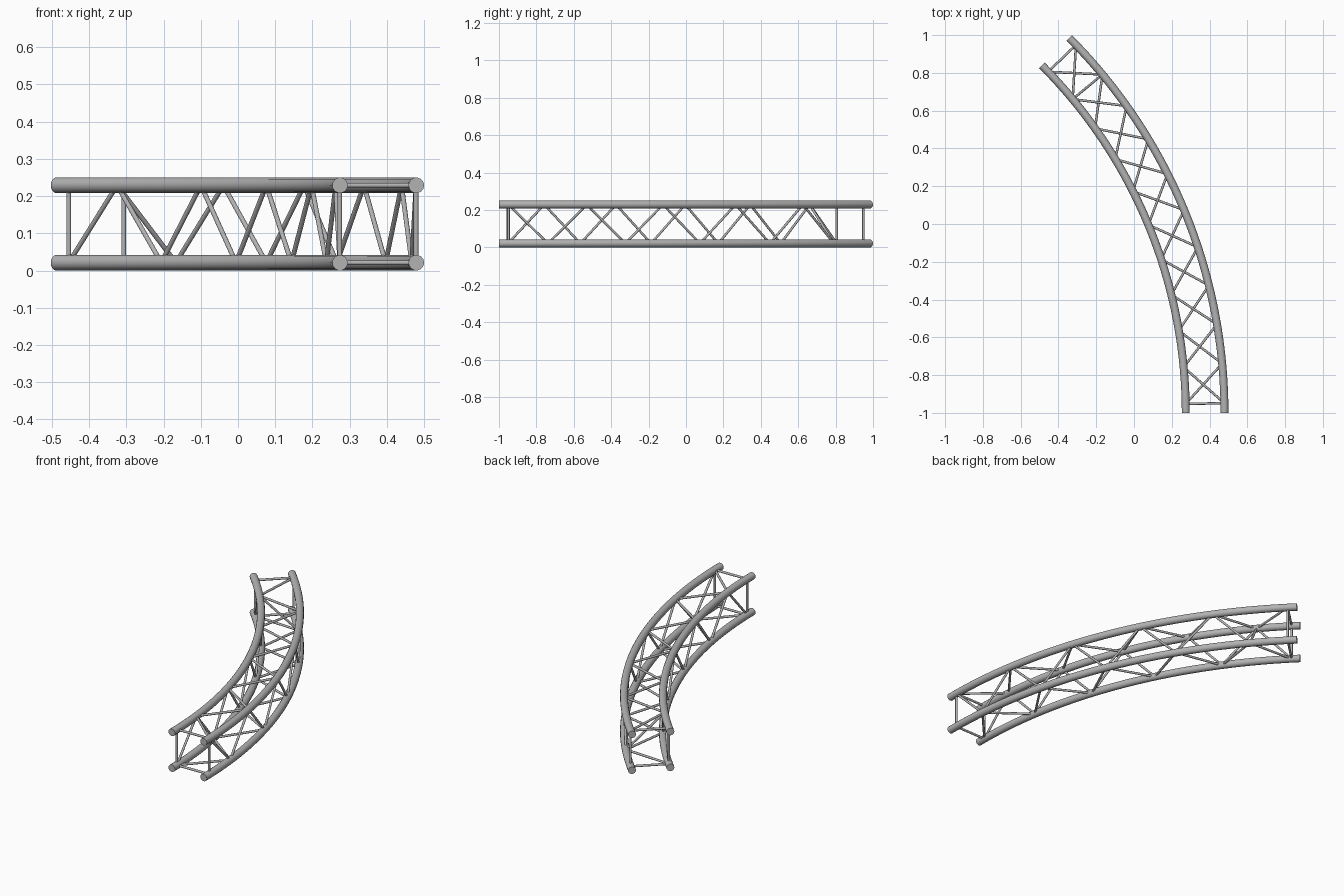
import bpy, bmesh, math
from mathutils import Vector, Matrix

cube = bpy.data.objects.get("Cube")
if cube:
    bpy.data.objects.remove(cube, do_unlink=True)

# Truss dimensions
CENTRE = Vector((-2.328, -1.0, 0))
RADIUS = {"outer": 2.807, "inner": 2.602}
TUBE = 0.021
BAR = 0.0065
HEIGHT = {"lower": TUBE, "upper": 0.229}
SWEEP = math.radians(45)
END_MARGIN = math.radians(1.05)
BAYS = 10

steel = bpy.data.materials.new("brushed_grey")
steel.use_nodes = True
GREY = (0.45, 0.45, 0.45, 1)
steel.diffuse_color = GREY
steel.node_tree.nodes["Principled BSDF"].inputs["Base Color"].default_value = GREY


def on_arc(side, level, angle):
    """Point on one of the four chord centre lines."""
    r = RADIUS[side]
    return CENTRE + Vector((r * math.cos(angle), r * math.sin(angle), HEIGHT[level]))


def node(side, level, i):
    """Joint number i along a chord."""
    return on_arc(side, level, END_MARGIN + (SWEEP - 2 * END_MARGIN) * i / BAYS)


def smooth(obj):
    bpy.ops.object.select_all(action="DESELECT")
    obj.select_set(True)
    bpy.context.view_layer.objects.active = obj
    bpy.ops.object.shade_smooth_by_angle(angle=math.radians(40))


def chord(name, side, level, steps=48):
    """Curved main tube with closed ends."""
    curve = bpy.data.curves.new(name, "CURVE")
    curve.dimensions = "3D"
    curve.bevel_depth = TUBE
    curve.bevel_resolution = 5
    curve.use_fill_caps = True
    spline = curve.splines.new("POLY")
    spline.points.add(steps)
    for i, p in enumerate(spline.points):
        p.co = (*on_arc(side, level, SWEEP * i / steps), 1)
    curve.materials.append(steel)
    obj = bpy.data.objects.new(name, curve)
    bpy.context.collection.objects.link(obj)
    bpy.ops.object.select_all(action="DESELECT")
    obj.select_set(True)
    bpy.context.view_layer.objects.active = obj
    bpy.ops.object.convert(target="MESH")
    smooth(bpy.context.view_layer.objects.active)


def bars(name, pairs):
    """Thin round bars between pairs of points, in one mesh."""
    bm = bmesh.new()
    for a, b in pairs:
        d = b - a
        turn = d.to_track_quat("Z", "Y").to_matrix().to_4x4()
        bmesh.ops.create_cone(bm, cap_ends=True, segments=12, radius1=BAR,
                              radius2=BAR, depth=d.length,
                              matrix=Matrix.Translation((a + b) / 2) @ turn)
    mesh = bpy.data.meshes.new(name)
    bm.to_mesh(mesh)
    bm.free()
    mesh.materials.append(steel)
    obj = bpy.data.objects.new(name, mesh)
    bpy.context.collection.objects.link(obj)
    smooth(obj)


# Four curved chords
for side in RADIUS:
    for level in HEIGHT:
        chord(f"{side}_{level}_chord", side, level)


# Zigzag bracing: each joint is used on one level of each side, alternating
def inner(i):
    return node("inner", "upper" if i % 2 else "lower", i)


def outer(i):
    return node("outer", "lower" if i % 2 else "upper", i)


def zigzag(first, second, start):
    """Bars that swap between two sides from bay to bay."""
    return [((first, second)[(i + start) % 2](i),
             (first, second)[(i + 1 + start) % 2](i + 1)) for i in range(BAYS)]


bars("inner_side_bracing", [(inner(i), inner(i + 1)) for i in range(BAYS)])
bars("outer_side_bracing", [(outer(i), outer(i + 1)) for i in range(BAYS - 1)]
     + [(inner(BAYS - 1), outer(BAYS - 1))])
bars("upper_bracing", zigzag(outer, inner, 0))
bars("lower_bracing", zigzag(inner, outer, 0))

# Rectangular frames at both ends
for name, i in (("front", 0), ("back", BAYS)):
    bars(f"{name}_end_frame",
         [(node(s, "lower", i), node(s, "upper", i)) for s in RADIUS]
         + [(node("inner", l, i), node("outer", l, i)) for l in HEIGHT])
